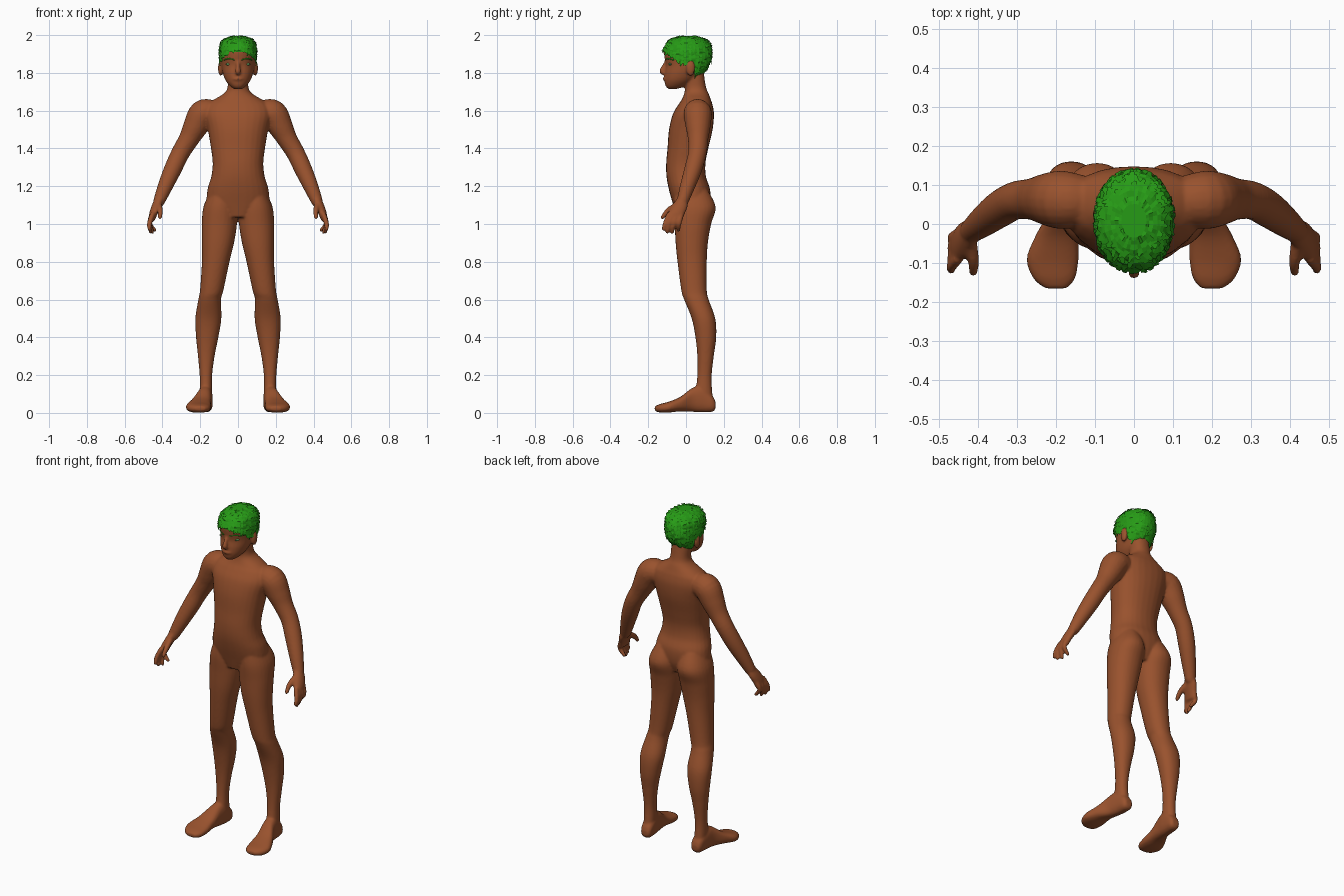
import bpy, bmesh, math, random
from mathutils import Vector

if "Cube" in bpy.data.objects:
    bpy.data.objects.remove(bpy.data.objects["Cube"])

random.seed(4)


def material(name, rgb):
    m = bpy.data.materials.new(name)
    m.diffuse_color = (*rgb, 1)
    m.use_nodes = True
    m.node_tree.nodes["Principled BSDF"].inputs["Base Color"].default_value = m.diffuse_color
    return m


SKIN = material("skin", (0.32, 0.085, 0.027))
GREEN = material("hair_green", (0.02, 0.33, 0.008))
EYE = material("eye_green", (0.12, 0.3, 0.1))


def resample(rows, n=5):
    """Catmull-Rom through rows of numbers."""
    out = []
    for i in range(len(rows) - 1):
        a, b, c, d = rows[max(i - 1, 0)], rows[i], rows[i + 1], rows[min(i + 2, len(rows) - 1)]
        for k in range(n):
            t = k / n
            out.append([0.5 * (2 * q + (r - p) * t + (2 * p - 5 * q + 4 * r - s) * t * t
                               + (3 * q - p - 3 * r + s) * t ** 3) for p, q, r, s in zip(a, b, c, d)])
    return out + [list(rows[-1])]


def skin_rings(bm, rings, sx=1, segs=28, power=1.0):
    """Closed loft through (centre, u, v) rings."""
    loops = []
    for c, u, v in rings:
        loop = []
        for i in range(segs):
            a = 2 * math.pi * i / segs
            cs, sn = math.cos(a), math.sin(a)
            p = c + u * math.copysign(abs(cs) ** power, cs) + v * math.copysign(abs(sn) ** power, sn)
            loop.append(bm.verts.new((p.x * sx, p.y, p.z)))
        loops.append(loop)
    faces = [bm.faces.new(loops[0]), bm.faces.new(loops[-1])]
    for a, b in zip(loops, loops[1:]):
        for i in range(segs):
            j = (i + 1) % segs
            faces.append(bm.faces.new((a[i], a[j], b[j], b[i])))
    bmesh.ops.recalc_face_normals(bm, faces=faces)


def level(bm, rows, sx=1, power=1.0, n=5, segs=28):
    """Horizontal rings: z, centre x, half width, front y, back y."""
    skin_rings(bm, [(Vector((x, (f + b) / 2, z)), Vector((w, 0, 0)), Vector((0, (b - f) / 2, 0)))
                    for z, x, w, f, b in resample(rows, n)], sx, segs, power)


def tube(bm, rows, sx=1, segs=14, n=5):
    """Round tube: x, y, z, radius, with rounded ends."""
    rows = resample(rows, n)
    pts = [Vector(r[:3]) for r in rows]
    rings = []
    for i, p in enumerate(pts):
        d = (pts[min(i + 1, len(pts) - 1)] - pts[max(i - 1, 0)]).normalized()
        q = d.to_track_quat('Z', 'Y')
        u, v, r = q @ Vector((1, 0, 0)), q @ Vector((0, 1, 0)), rows[i][3]
        rings.append((p, u * r, v * r))
        if i in (0, len(pts) - 1):
            s = -1 if i == 0 else 1
            caps = [(p + d * s * r * h, u * r * w, v * r * w) for h, w in ((.5, .87), (.85, .5))]
            rings = caps[::-1] + rings if i == 0 else rings + caps
    skin_rings(bm, rings, sx, segs)


def ball(bm, centre, size):
    r = bmesh.ops.create_uvsphere(bm, u_segments=16, v_segments=10, radius=1)
    for v in r["verts"]:
        v.co = Vector(centre) + Vector(a * b for a, b in zip(v.co, size))


def finish(bm, name, mat, smooth=True):
    me = bpy.data.meshes.new(name)
    bm.to_mesh(me)
    bm.free()
    me.materials.append(mat)
    for p in me.polygons:
        p.use_smooth = smooth
    ob = bpy.data.objects.new(name, me)
    bpy.context.collection.objects.link(ob)
    return ob


HEAD = [(1.715, 0, .02, -.093, -.05), (1.73, 0, .042, -.108, 0), (1.76, 0, .066, -.114, .045),
        (1.80, 0, .081, -.113, .085), (1.84, 0, .088, -.107, .115), (1.88, 0, .092, -.114, .127),
        (1.92, 0, .093, -.116, .128), (1.95, 0, .085, -.1, .117), (1.975, 0, .063, -.072, .088),
        (1.988, 0, .025, -.03, .042)]

bm = bmesh.new()
# torso and neck
level(bm, [(1.035, 0, .09, -.05, .10), (1.10, 0, .16, -.068, .125), (1.18, 0, .162, -.09, .128),
           (1.25, 0, .142, -.103, .106), (1.32, 0, .134, -.105, .103), (1.40, 0, .143, -.098, .118),
           (1.50, 0, .160, -.09, .141), (1.58, 0, .178, -.07, .148), (1.63, 0, .165, -.042, .141),
           (1.66, 0, .125, -.022, .131), (1.69, 0, .076, -.01, .12), (1.72, 0, .056, -.006, .107),
           (1.78, 0, .054, -.01, .097), (1.84, 0, .05, -.01, .09)], power=.9)
# head and face
level(bm, HEAD, power=.95)
tube(bm, [(0, -.106, 1.86, .008), (0, -.122, 1.825, .012), (0, -.126, 1.808, .015), (0, -.112, 1.795, .012)])
tube(bm, [(-.026, -.105, 1.768, .007), (0, -.115, 1.768, .009), (.026, -.105, 1.768, .007)])

for s in (1, -1):
    # leg
    level(bm, [(1.18, .085, .06, -.06, .115), (1.09, .094, .089, -.066, .157), (1.0, .0985, .093, -.06, .133),
               (.9, .106, .085, -.055, .116), (.8, .118, .073, -.045, .11), (.65, .139, .062, -.025, .11),
               (.6, .15, .06, -.01, .12), (.5, .157, .069, .03, .155), (.4, .163, .059, .05, .16),
               (.3, .168, .044, .06, .147), (.2, .170, .033, .06, .136), (.12, .17, .033, .05, .138),
               (.05, .17, .033, .03, .148)], s, .93)
    # foot: y, centre x, half width, bottom, top
    foot = resample([(.157, .167, .02, .025, .055), (.14, .168, .033, .006, .09), (.08, .172, .038, .003, .14),
                     (.03, .18, .041, .006, .13), (-.03, .198, .055, .008, .085), (-.09, .209, .067, .002, .06),
                     (-.14, .205, .054, .002, .046), (-.166, .2, .028, .012, .034)])
    skin_rings(bm, [(Vector((x, y, (a + b) / 2)), Vector((w, 0, 0)), Vector((0, 0, (b - a) / 2)))
                    for y, x, w, a, b in foot], s, 24, .8)
    # arm
    tube(bm, [(.13, .06, 1.59, .065), (.185, .062, 1.583, .075), (.225, .064, 1.515, .066),
              (.26, .064, 1.45, .054), (.305, .06, 1.375, .049), (.345, .038, 1.29, .047),
              (.385, .008, 1.20, .04), (.418, -.018, 1.12, .031)], s, 20)
    # palm
    level(bm, [(1.14, .413, .026, -.045, .012), (1.09, .434, .026, -.078, .008), (1.05, .449, .022, -.098, -.008),
               (1.015, .458, .015, -.1, -.02)], s)
    # thumb and fingers
    tube(bm, [(.42, -.05, 1.10, .017), (.412, -.095, 1.07, .015), (.413, -.125, 1.035, .011)], s)
    for base, tip in ((-.09, (.47, -.12, .972)), (-.07, (.463, -.1, .957)),
                      (-.047, (.452, -.073, .955)), (-.025, (.44, -.04, .967))):
        mid = (.468, (base + tip[1]) / 2 - .004, 1.005)
        tube(bm, [(.453, base, 1.05, .014), (*mid, .0135), (*tip, .01)], s)
    # ear
    ball(bm, (s * .092, .024, 1.825), (.014, .024, .042))

body = finish(bm, "body", SKIN)
rm = body.modifiers.new("fuse", 'REMESH')
rm.mode, rm.voxel_size, rm.use_smooth_shade = 'VOXEL', .0065, True
sm = body.modifiers.new("soften", 'SMOOTH')
sm.factor, sm.iterations = .5, 5

# eyes and brows
for s, side in ((1, "right"), (-1, "left")):
    bm = bmesh.new()
    ball(bm, (s * .048, -.082, 1.846), (.017, .011, .007))
    finish(bm, side + "_eye", EYE)
    bm = bmesh.new()
    tube(bm, [(.02, -.109, 1.869, .003), (.048, -.095, 1.876, .004), (.074, -.067, 1.868, .003)], s, 8)
    finish(bm, side + "_brow", GREEN)


# hair cap: head shape pushed out, trimmed at the hairline and roughened
def hairline(y):
    return 1.905 - .7 * (y + .12) if y < .035 else 1.775


bm = bmesh.new()
level(bm, [(z + .007 * (z > 1.94), x, w + .007, f - .005, b + .009) for z, x, w, f, b in HEAD[2:]],
      power=.95, n=4, segs=40)
bmesh.ops.delete(bm, geom=[v for v in bm.verts if v.co.z < hairline(v.co.y)], context='VERTS')
bm.normal_update()
middle = Vector((0, .01, 1.87))
for v in bm.verts:
    v.co += (v.co - middle).normalized() * random.uniform(-.003, .003)
# loose tufts lying over the cap
for f in list(bm.faces):
    if random.random() < .5:
        n, c = f.normal.copy(), f.calc_center_median()
        if n.dot(c - middle) < 0:
            n.negate()
        down = Vector((random.uniform(-.6, .6), random.uniform(-.6, .6), -1))
        down = (down - n * down.dot(n)).normalized()
        side = n.cross(down) * random.uniform(.006, .011)
        a, b = c + n * .001, c + n * random.uniform(.003, .006) + down * random.uniform(.012, .022)
        if b.z > hairline(b.y) - .012 and b.z < 1.985:
            bm.faces.new([bm.verts.new(p) for p in (a - side, b - side * .5, b + side * .5, a + side)])
finish(bm, "hair", GREEN, False)
